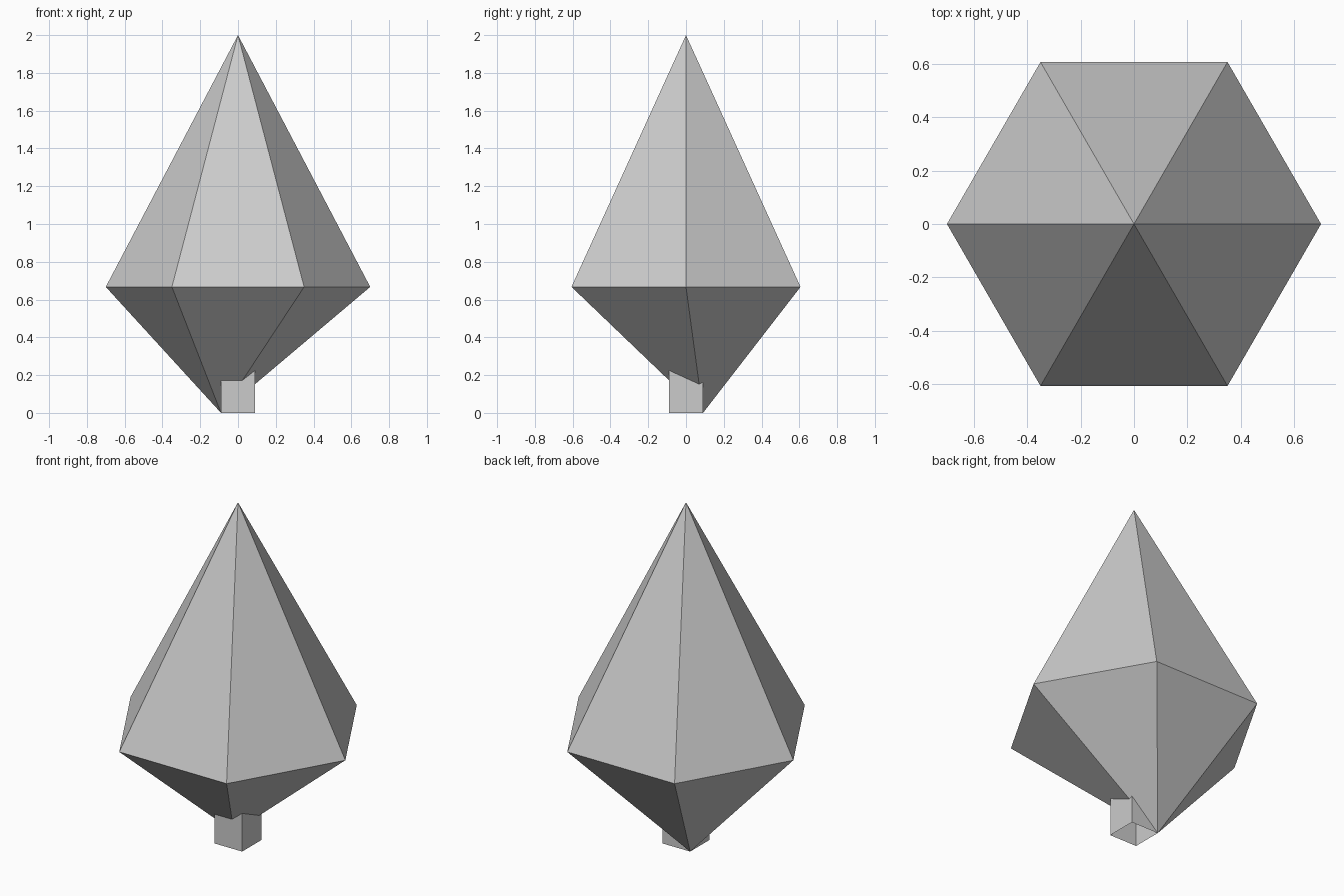
import bpy, bmesh
from math import cos, sin, pi

if "Cube" in bpy.data.objects:
    bpy.data.objects.remove(bpy.data.objects["Cube"])

HALF = 0.09      # half width of the trunk
RIM_Z = 0.667    # height of the widest ring


def make_object(name, bm):
    bmesh.ops.recalc_face_normals(bm, faces=bm.faces)
    mesh = bpy.data.meshes.new(name)
    bm.to_mesh(mesh)
    bm.free()
    obj = bpy.data.objects.new(name, mesh)
    bpy.context.collection.objects.link(obj)
    return obj


# Crown: six-sided cone, underside drawn down to one corner of the trunk
bm = bmesh.new()
rim = [bm.verts.new((0.7 * cos(i * pi / 3), 0.7 * sin(i * pi / 3), RIM_Z)) for i in range(6)]
top = bm.verts.new((0, 0, 2))
low = bm.verts.new((-HALF, HALF, 0))
for i in range(6):
    a, b = rim[i], rim[(i + 1) % 6]
    bm.faces.new((a, b, top))
    bm.faces.new((b, a, low))
make_object("crown", bm)

# Trunk: square tube, open at the ends, running up inside the crown
bm = bmesh.new()
corners = [(-HALF, -HALF), (HALF, -HALF), (HALF, HALF), (-HALF, HALF)]
bottom = [bm.verts.new((x, y, 0)) for x, y in corners]
upper = [bm.verts.new((x, y, RIM_Z)) for x, y in corners]
for i in range(4):
    j = (i + 1) % 4
    bm.faces.new((bottom[i], bottom[j], upper[j], upper[i]))
# Walls already face outward
make_object("trunk", bm)
